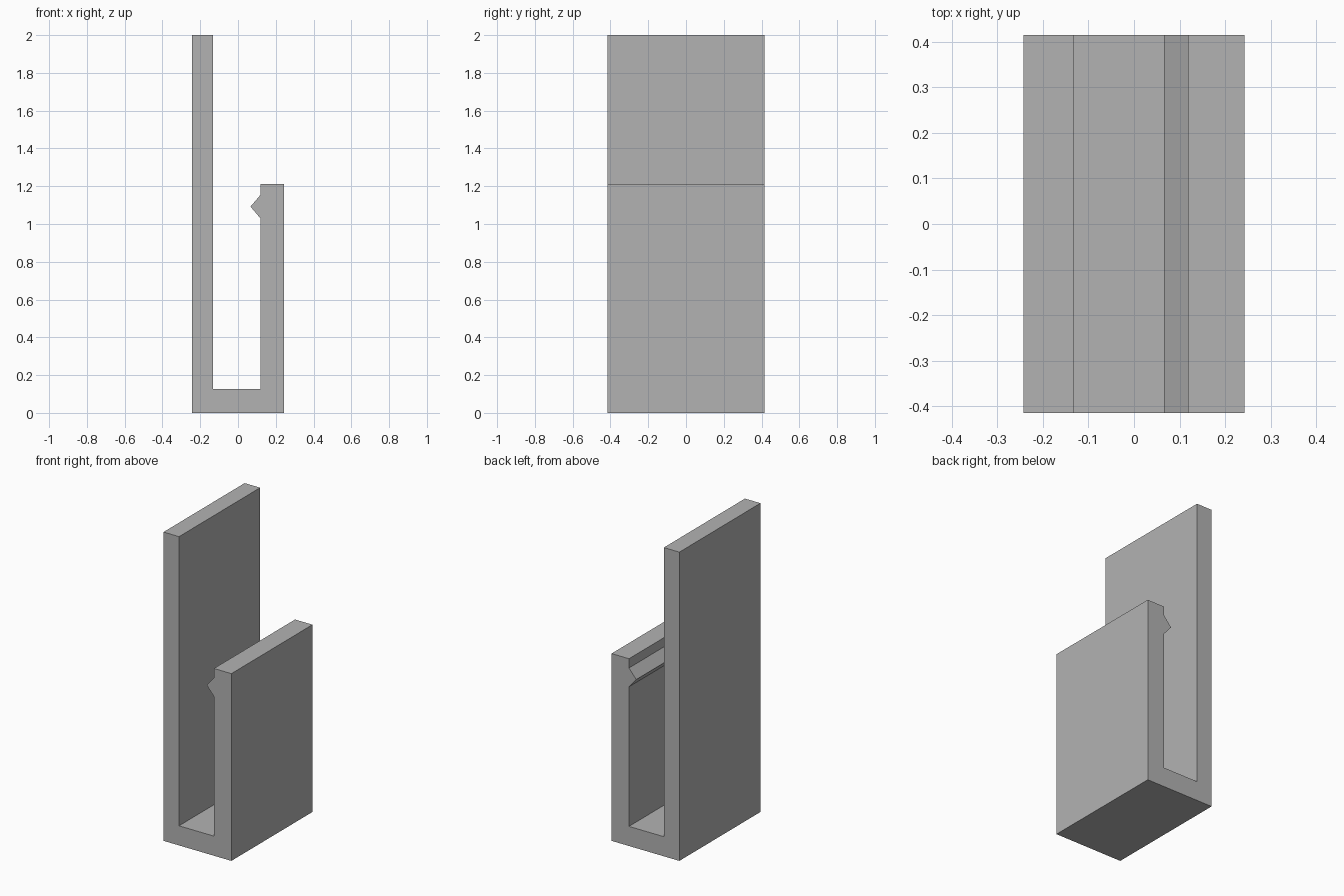
import bpy
import bmesh

# Remove the default cube
cube = bpy.data.objects.get("Cube")
if cube:
    bpy.data.objects.remove(cube, do_unlink=True)

# Single grey material
grey = bpy.data.materials.new("plain grey")
grey.use_nodes = True
colour = (0.45, 0.45, 0.45, 1)
grey.diffuse_color = colour
grey.node_tree.nodes["Principled BSDF"].inputs["Base Color"].default_value = colour

HALF_WIDTH = 0.243
HALF_DEPTH = 0.415
WALL_IN, LIP_IN = -0.132, 0.118
FLOOR, LIP_TOP, WALL_TOP = 0.127, 1.213, 2.0

# Clip cross-section: tall wall, floor, short wall with a pointed ridge
profile = [
    (-HALF_WIDTH, 0), (HALF_WIDTH, 0), (HALF_WIDTH, LIP_TOP), (LIP_IN, LIP_TOP),
    (LIP_IN, 1.153), (0.066, 1.092), (LIP_IN, 1.031),
    (LIP_IN, FLOOR), (WALL_IN, FLOOR), (WALL_IN, WALL_TOP), (-HALF_WIDTH, WALL_TOP),
]

# Extrude the section from front to back
bm = bmesh.new()
face = bm.faces.new([bm.verts.new((x, -HALF_DEPTH, z)) for x, z in profile])
result = bmesh.ops.extrude_face_region(bm, geom=[face], use_keep_orig=True)
back = [v for v in result["geom"] if isinstance(v, bmesh.types.BMVert)]
bmesh.ops.translate(bm, verts=back, vec=(0, 2 * HALF_DEPTH, 0))
bmesh.ops.recalc_face_normals(bm, faces=bm.faces)

mesh = bpy.data.meshes.new("clip_channel")
bm.to_mesh(mesh)
bm.free()
mesh.materials.append(grey)
clip = bpy.data.objects.new("clip_channel", mesh)
bpy.context.collection.objects.link(clip)
